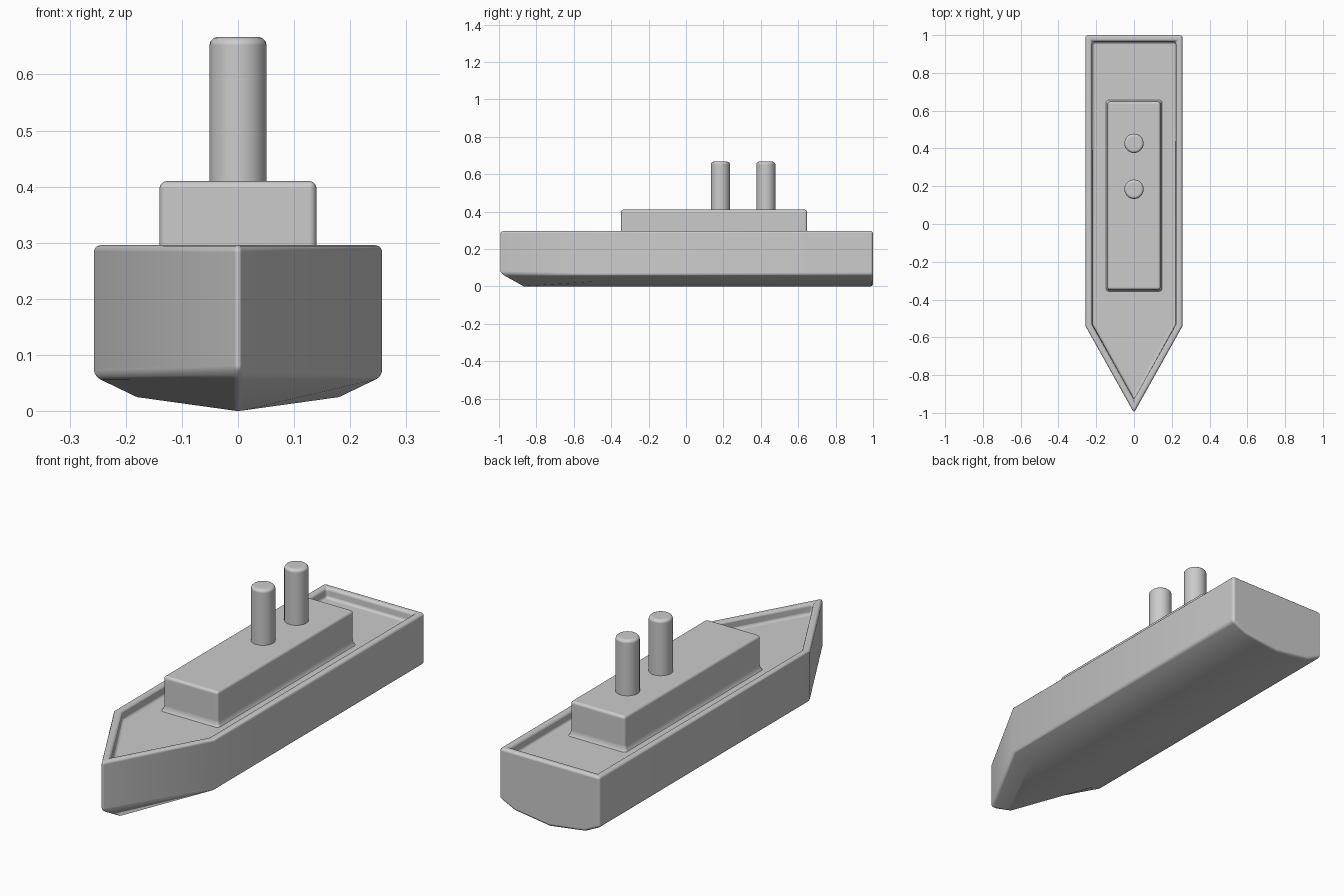
import bpy, bmesh

if "Cube" in bpy.data.objects:
    bpy.data.objects.remove(bpy.data.objects["Cube"])

DECK_Z = 0.25


def finish(bm, name, width, segments=3):
    """Turn a bmesh into a smooth object with rounded edges."""
    bmesh.ops.recalc_face_normals(bm, faces=bm.faces)
    for f in bm.faces:
        f.smooth = True
    mesh = bpy.data.meshes.new(name)
    bm.to_mesh(mesh)
    bm.free()
    obj = bpy.data.objects.new(name, mesh)
    bpy.context.collection.objects.link(obj)
    bev = obj.modifiers.new("rounded_edges", 'BEVEL')
    bev.width = width
    bev.segments = segments
    bev.limit_method = 'ANGLE'
    bev.angle_limit = 0.55
    bev.harden_normals = True
    return obj


def ring(bm, points):
    return [bm.verts.new(p) for p in points]


def bridge(bm, a, b):
    n = len(a)
    for i in range(n):
        j = (i + 1) % n
        bm.faces.new((a[i], a[j], b[j], b[i]))


# Hull: top outline, chine and shallow V bottom, from stern round the bow
def outline(w, shoulder, tip, z, tip_z):
    return [(w, 1, z), (w, shoulder, z), (0, tip, tip_z), (-w, shoulder, z), (-w, 1, z)]


bm = bmesh.new()
top = ring(bm, outline(0.257, -0.54, -1, 0.296, 0.296))
chine = ring(bm, outline(0.257, -0.54, -1, 0.062, 0.068))
low = ring(bm, outline(0.18, -0.5, -0.88, 0.025, 0))
keel = bm.verts.new((0, 1, 0))
for a, b in ((top, chine), (chine, low)):
    for i in range(4):
        bm.faces.new((a[i], a[i + 1], b[i + 1], b[i]))
bm.faces.new((low[0], low[1], low[2], keel))
bm.faces.new((keel, low[2], low[3], low[4]))
bm.faces.new((top[0], chine[0], low[0], keel, low[4], chine[4], top[4]))
deck = bm.faces.new(top)
bmesh.ops.recalc_face_normals(bm, faces=bm.faces)

# Raised rim around a sunken deck
bmesh.ops.inset_individual(bm, faces=[deck], thickness=0.034, use_even_offset=True)
bmesh.ops.inset_individual(bm, faces=[deck], thickness=0.003, use_even_offset=True)
for v in deck.verts:
    v.co.z = DECK_Z
finish(bm, "hull", 0.013)

# Deckhouse with a small flared foot
bm = bmesh.new()
rings = []
for grow, z in ((0.016, DECK_Z - 0.012), (0, DECK_Z + 0.014), (0, 0.41)):
    x, y0, y1 = 0.14 + grow, -0.348 - grow, 0.648 + grow
    rings.append(ring(bm, [(x, y0, z), (x, y1, z), (-x, y1, z), (-x, y0, z)]))
bridge(bm, rings[0], rings[1])
bridge(bm, rings[1], rings[2])
bm.faces.new(rings[2])
finish(bm, "deckhouse", 0.013)

# Two funnels
for i, y in enumerate((0.184, 0.427)):
    bm = bmesh.new()
    bmesh.ops.create_cone(bm, cap_ends=True, segments=32, radius1=0.051,
                          radius2=0.051, depth=0.287)
    funnel = finish(bm, f"funnel_{i + 1}", 0.015)
    funnel.location = (0, y, 0.667 - 0.287 / 2)
